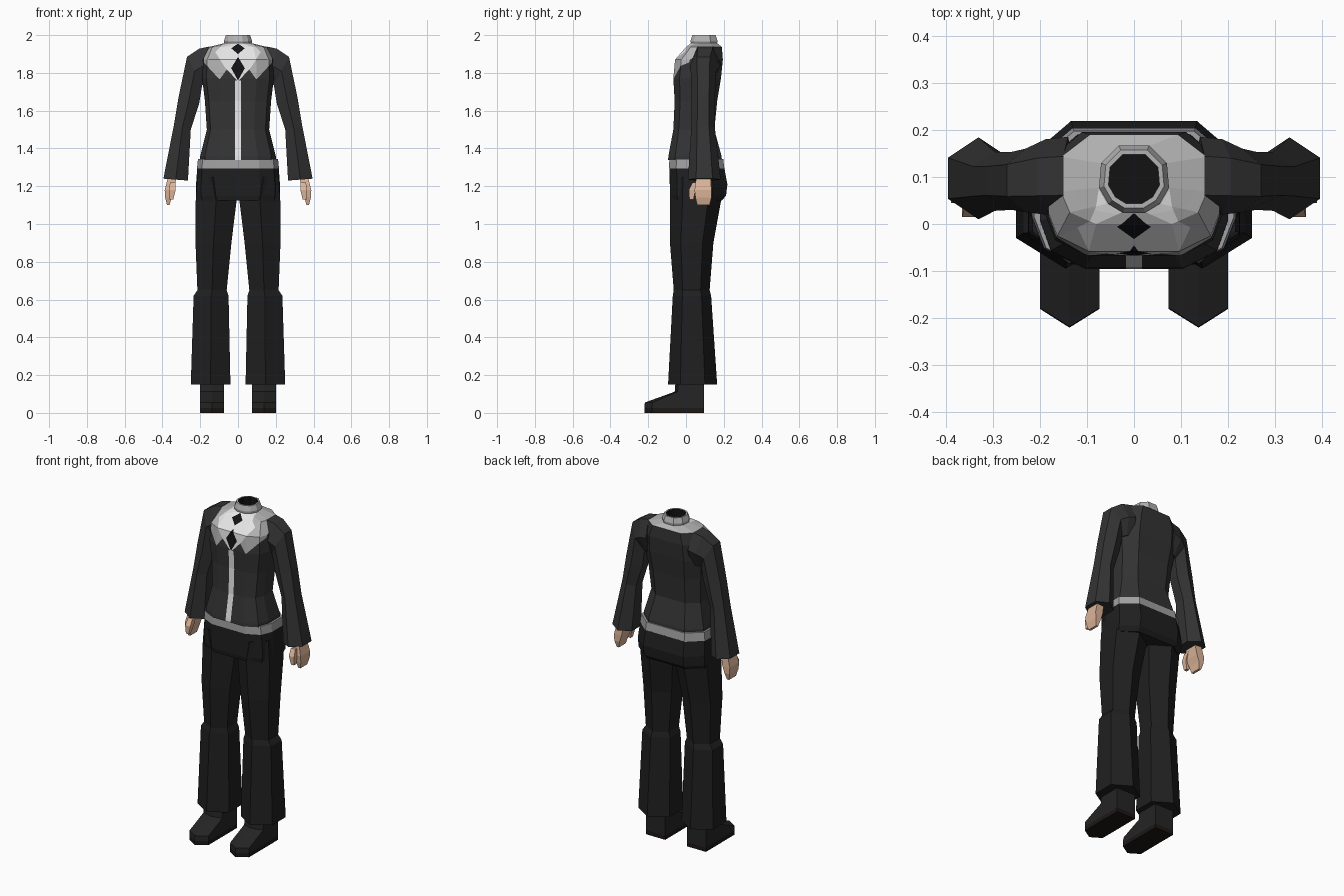
import bpy, bmesh, math
from mathutils import Vector

if "Cube" in bpy.data.objects:
    bpy.data.objects.remove(bpy.data.objects["Cube"])


def material(name, r, g, b):
    m = bpy.data.materials.new(name)
    m.use_nodes = True
    m.diffuse_color = (r, g, b, 1)
    m.node_tree.nodes["Principled BSDF"].inputs["Base Color"].default_value = (r, g, b, 1)
    return m


JACKET = material("charcoal jacket", .033, .033, .033)
TROUSER = material("black trousers", .014, .014, .014)
SHOE = material("black shoe", .018, .018, .018)
SOLE = material("dark sole", .012, .009, .008)
TIE = material("black tie", .006, .006, .006)
SHIRT = material("white shirt", .8, .8, .8)
COLLAR = material("grey collar", .45, .45, .45)
BELT = material("grey belt", .36, .36, .36)
SKIN = material("skin", .72, .46, .32)


def loft(rings):
    """Skin a stack of equal-sized rings and cap both ends."""
    bm = bmesh.new()
    rows = [[bm.verts.new(p) for p in ring] for ring in rings]
    n = len(rows[0])
    for lo, hi in zip(rows, rows[1:]):
        for i in range(n):
            j = (i + 1) % n
            bm.faces.new((lo[i], lo[j], hi[j], hi[i]))
    bm.faces.new(rows[0])
    bm.faces.new(rows[-1])
    bmesh.ops.recalc_face_normals(bm, faces=bm.faces)
    return bm


def finish(name, bm, *mats):
    me = bpy.data.meshes.new(name)
    bm.to_mesh(me)
    bm.free()
    for m in mats:
        me.materials.append(m)
    ob = bpy.data.objects.new(name, me)
    bpy.context.collection.objects.link(ob)
    return ob


def body_ring(z, w, f, b):
    """Ten-sided body section: half width, front and back depth."""
    d = b - f
    half = [(.52 * w, f), (.88 * w, f + .13 * d), (w, f + .36 * d),
            (w, f + .75 * d), (.6 * w, b)]
    return ([Vector((x, y, z)) for x, y in half]
            + [Vector((-x, y, z)) for x, y in reversed(half)])


def neck_ring(z, r):
    angles = [-72, -45, -15, 25, 65]
    half = [(r * math.cos(math.radians(a)), .097 + r * math.sin(math.radians(a)))
            for a in angles]
    return ([Vector((x, y, z)) for x, y in half]
            + [Vector((-x, y, z)) for x, y in reversed(half)])


def limb_ring(side, inner, outer, f, b):
    """Six-sided limb section with points at front and back."""
    (xi, zi), (xo, zo) = inner, outer
    d = b - f
    xm, zm = (xi + xo) / 2, (zi + zo) / 2
    pts = [(xm, f, zm), (xo, f + .25 * d, zo), (xo, f + .75 * d, zo),
           (xm, b, zm), (xi, f + .75 * d, zi), (xi, f + .25 * d, zi)]
    return [Vector((side * x, y, z)) for x, y, z in pts]


def paint(bm, poly, index):
    """Cut a convex x-z outline into the front faces and colour its inside."""
    lo, hi = min(z for x, z in poly) - .01, max(z for x, z in poly) + .01
    left, right = min(x for x, z in poly) - .01, max(x for x, z in poly) + .01
    cx = sum(x for x, z in poly) / len(poly)
    cz = sum(z for x, z in poly) / len(poly)
    planes = []
    for (x1, z1), (x2, z2) in zip(poly, poly[1:] + poly[:1]):
        n = Vector((z2 - z1, 0, x1 - x2)).normalized()
        o = Vector((x1, 0, z1))
        if n.dot(Vector((cx, 0, cz)) - o) < 0:
            n = -n
        planes.append((o, n))

    def front():
        return [f for f in bm.faces if f.normal.y < -.05 and f.calc_center_median().y < .1
                and max(v.co.z for v in f.verts) > lo and min(v.co.z for v in f.verts) < hi
                and max(v.co.x for v in f.verts) > left and min(v.co.x for v in f.verts) < right]

    for o, n in planes:
        faces = front()
        geom = set(faces)
        for f in faces:
            geom.update(f.edges, f.verts)
        bmesh.ops.bisect_plane(bm, geom=list(geom), dist=1e-5, plane_co=o, plane_no=n)
        bm.normal_update()
    for f in front():
        c = f.calc_center_median()
        if all((c - o).dot(n) > 0 for o, n in planes):
            f.material_index = index


# Jacket body rising into the shirt yoke and open neck
torso = loft([body_ring(1.34, .2, -.095, .19), body_ring(1.36, .2, -.093, .188),
              body_ring(1.5, .165, -.067, .15), body_ring(1.65, .175, -.06, .165),
              body_ring(1.77, .19, -.067, .185), body_ring(1.87, .185, -.058, .195),
              body_ring(1.937, .155, .0, .19), neck_ring(1.957, .075),
              neck_ring(1.97, .077), neck_ring(2.0, .066), neck_ring(2.0, .056),
              neck_ring(1.9, .056)])
for f in torso.faces:
    c = f.calc_center_median()
    if c.z > 1.938:
        f.material_index = 1
    if c.z < 1.96 and math.hypot(c.x, c.y - .097) < .058:
        f.material_index = 3
for s in (-1, 1):
    paint(torso, [(s * .06, 1.95), (s * .15, 1.94), (s * .18, 1.9),
                  (s * .18, 1.855), (s * .098, 1.765), (s * .05, 1.83)], 1)
    paint(torso, [(0, 1.956), (s * .075, 1.956), (s * .12, 1.91),
                  (s * .07, 1.83), (0, 1.755)], 2)
paint(torso, [(-.017, 1.34), (.017, 1.34), (.017, 1.76), (-.017, 1.76)], 2)
for low, mid, high in ((1.76, 1.825, 1.885), (1.9, 1.93, 1.955)):
    paint(torso, [(0, low), (.036, mid), (0, high), (-.036, mid)], 3)
finish("jacket_body", torso, JACKET, COLLAR, SHIRT, TIE)

# Belt and hips
finish("belt", loft([body_ring(1.295, .217, -.09, .203),
                     body_ring(1.345, .212, -.088, .197)]), BELT)
finish("hips", loft([body_ring(1.125, .215, -.08, .19), body_ring(1.15, .222, -.085, .212),
                     body_ring(1.21, .222, -.086, .219),
                     body_ring(1.297, .216, -.088, .203)]), TROUSER)

for side, label in ((1, "left"), (-1, "right")):
    # Sleeve from shoulder to flared cuff
    sleeve = [((.13, 1.75), (.15, 1.94), .02, .185), ((.17, 1.74), (.205, 1.928), .02, .18),
              ((.19, 1.735), (.27, 1.885), .025, .16), ((.205, 1.64), (.315, 1.67), .03, .153),
              ((.25, 1.5), (.34, 1.52), .028, .153), ((.265, 1.23), (.395, 1.24), .01, .184)]
    finish(label + "_sleeve", loft([limb_ring(side, *r) for r in sleeve]), JACKET)

    # Hand and thumb
    def slab(z, x1, x2, y1, y2):
        return [Vector((side * x, y, z)) for x, y in
                ((x1, y1), (x2, y1), (x2, y2), (x1, y2))]

    finish(label + "_hand", loft([slab(1.25, .325, .37, .055, .13), slab(1.18, .338, .388, .045, .135),
                                  slab(1.14, .352, .386, .05, .135),
                                  slab(1.1, .362, .376, .06, .125)]), SKIN)
    finish(label + "_thumb", loft([slab(1.22, .33, .36, .035, .07), slab(1.18, .33, .365, .015, .05),
                                   slab(1.13, .343, .362, .018, .04)]), SKIN)

    # Flared trouser leg
    leg = [(.15, .04, .25, -.095, .165), (.62, .05, .235, -.07, .133),
           (.65, .06, .215, -.065, .125), (.9, .035, .225, -.085, .145),
           (1.12, .008, .224, -.086, .185), (1.25, .06, .215, -.085, .19)]
    finish(label + "_leg", loft([limb_ring(side, (xi, z), (xo, z), f, b)
                                 for z, xi, xo, f, b in leg]), TROUSER)

    # Shoe with a pointed toe
    def shoe_ring(z, f, point):
        return [Vector((side * x, y, z)) for x, y in
                ((.137, f), (.2, f + point), (.2, .095), (.073, .095), (.073, f + point))]

    shoe = loft([shoe_ring(0, -.22, .04), shoe_ring(.025, -.22, .04), shoe_ring(.055, -.218, .04),
                 shoe_ring(.112, -.06, .015), shoe_ring(.17, -.055, .015)])
    for f in shoe.faces:
        f.material_index = int(f.calc_center_median().z < .02)
    finish(label + "_shoe", shoe, SHOE, SOLE)
